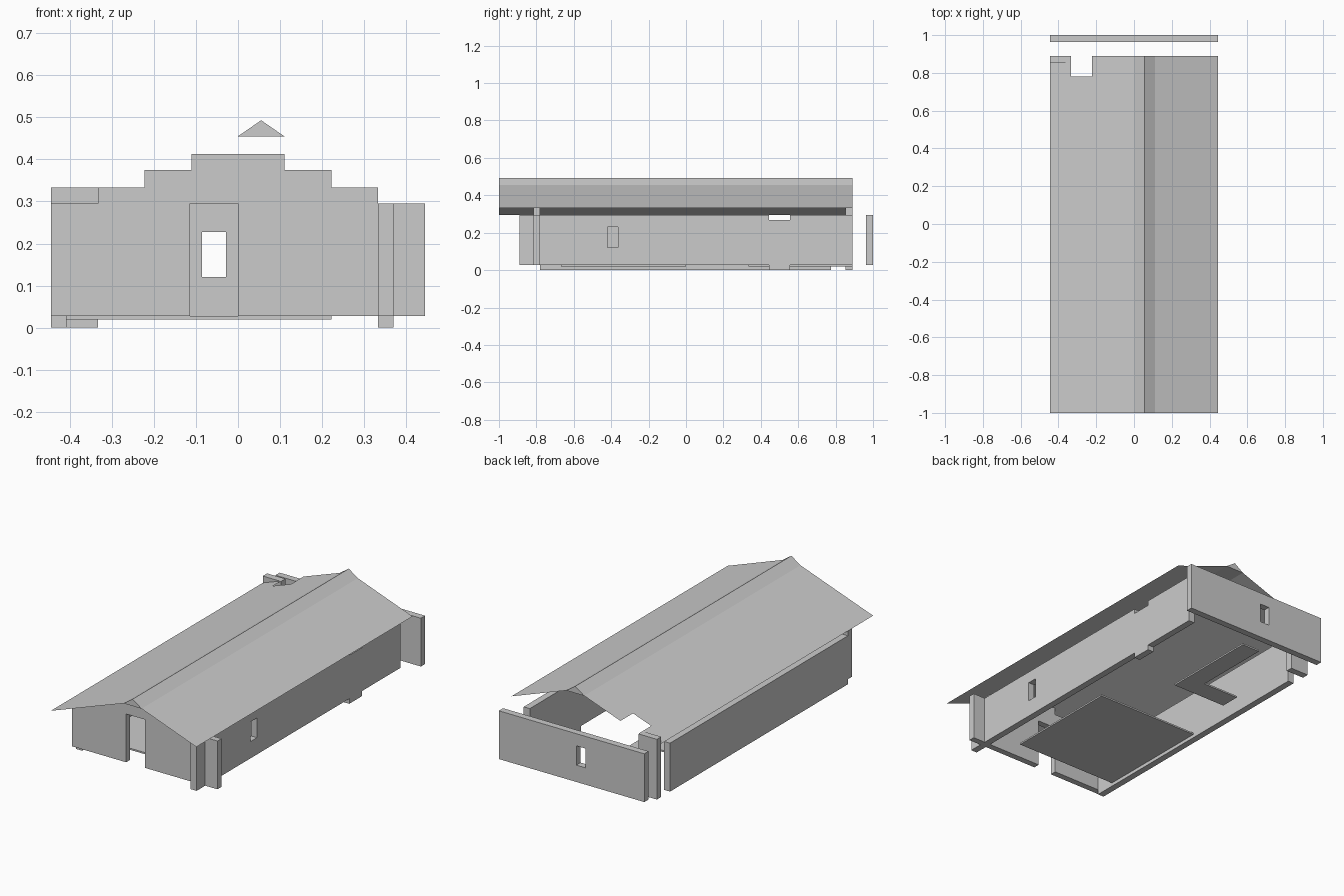
import bpy, bmesh
from mathutils import Vector

if "Cube" in bpy.data.objects:
    bpy.data.objects.remove(bpy.data.objects["Cube"])


def make_object(name, bm):
    bmesh.ops.recalc_face_normals(bm, faces=bm.faces)
    mesh = bpy.data.meshes.new(name)
    bm.to_mesh(mesh)
    bm.free()
    obj = bpy.data.objects.new(name, mesh)
    bpy.context.collection.objects.link(obj)
    return obj


def extrude(name, profile, axis, start, end):
    """Solid from a 2D profile: (y,z) along x, (x,z) along y, (x,y) along z."""
    bm = bmesh.new()
    def place(p):
        c = list(p)
        c.insert("xyz".index(axis), start)
        return bm.verts.new(c)
    face = bm.faces.new([place(p) for p in profile])
    shift = Vector((0, 0, 0))
    shift["xyz".index(axis)] = end - start
    result = bmesh.ops.extrude_face_region(bm, geom=[face], use_keep_orig=True)
    moved = [g for g in result["geom"] if isinstance(g, bmesh.types.BMVert)]
    bmesh.ops.translate(bm, verts=moved, vec=shift)
    return make_object(name, bm)


def box(name, x, y, z):
    return extrude(name, [(x[0], y[0]), (x[1], y[0]), (x[1], y[1]), (x[0], y[1])], "z", *z)


def cut_window(wall, x, y, z):
    cutter = box("window_cutter", x, y, z)
    cutter.hide_render = True
    mod = wall.modifiers.new("window", "BOOLEAN")
    mod.operation = "DIFFERENCE"
    mod.solver = "EXACT"
    mod.object = cutter
    bpy.context.view_layer.objects.active = wall
    bpy.ops.object.modifier_apply(modifier=mod.name)
    bpy.data.objects.remove(cutter)


def sheet(name, outline, height):
    """Thin sloped roof face: z is given by height(x)."""
    bm = bmesh.new()
    bm.faces.new([bm.verts.new((x, y, height(x))) for x, y in outline])
    if sum(f.normal.z for f in bm.faces) < 0:
        bmesh.ops.reverse_faces(bm, faces=bm.faces)
    return make_object(name, bm)


BASE, EAVE = 0.028, 0.295

# Stepped front gable with a doorway open at the bottom
extrude("front_gable", [
    (-0.445, BASE), (-0.114, BASE), (-0.114, EAVE), (0, EAVE), (0, BASE),
    (0.445, BASE), (0.445, EAVE), (0.333, EAVE), (0.333, 0.333), (0.222, 0.333),
    (0.222, 0.375), (0.111, 0.375), (0.111, 0.413), (-0.111, 0.413), (-0.111, 0.375),
    (-0.222, 0.375), (-0.222, 0.333), (-0.333, 0.333), (-0.333, EAVE), (-0.445, EAVE),
], "y", -0.815, -0.78)

# Right long wall with one dropped section and a window
right_wall = extrude("right_wall", [
    (-0.89, BASE), (0.444, BASE), (0.444, 0), (0.555, 0), (0.555, BASE), (0.89, BASE),
    (0.89, EAVE), (0.555, EAVE), (0.555, 0.268), (0.444, 0.268), (0.444, EAVE), (-0.89, EAVE),
], "x", 0.333, 0.37)
cut_window(right_wall, (0.3, 0.4), (-0.42, -0.363), (0.121, 0.23))

# Left long wall, lower than the others
box("left_wall", (-0.445, -0.408), (-0.78, 0.775), (0, 0.268))

# Detached back wall with a window
back_wall = box("back_wall", (-0.445, 0.445), (0.963, 1.0), (BASE, EAVE))
cut_window(back_wall, (-0.086, -0.029), (0.9, 1.1), (0.121, 0.228))

# Back corner post
box("back_corner_post", (-0.445, -0.333), (0.852, 0.89), (0, 0.333))

# Floor plates
box("main_floor", (-0.408, 0.222), (-0.667, 0), (0.019, BASE))
extrude("back_floor", [(-0.333, 0.333), (0, 0.333), (0, 0.89), (-0.111, 0.89),
                       (-0.111, 0.444), (-0.333, 0.444)], "z", 0.019, BASE)

# Roof slopes, the left one with a notch at the back
sheet("left_roof", [(-0.445, -1), (0, -1), (0, 0.89), (-0.222, 0.89), (-0.222, 0.78),
                    (-0.333, 0.78), (-0.333, 0.89), (-0.445, 0.89)],
      lambda x: 0.295 + (x + 0.445) * 0.16 / 0.445)
sheet("right_roof", [(0.11, -1), (0.445, -1), (0.445, 0.89), (0.11, 0.89)],
      lambda x: 0.455 - (x - 0.11) * 0.122 / 0.335)

# Ridge cap
extrude("ridge_cap", [(0, 0.455), (0.11, 0.455), (0.055, 0.493)], "y", -1, 0.89)
